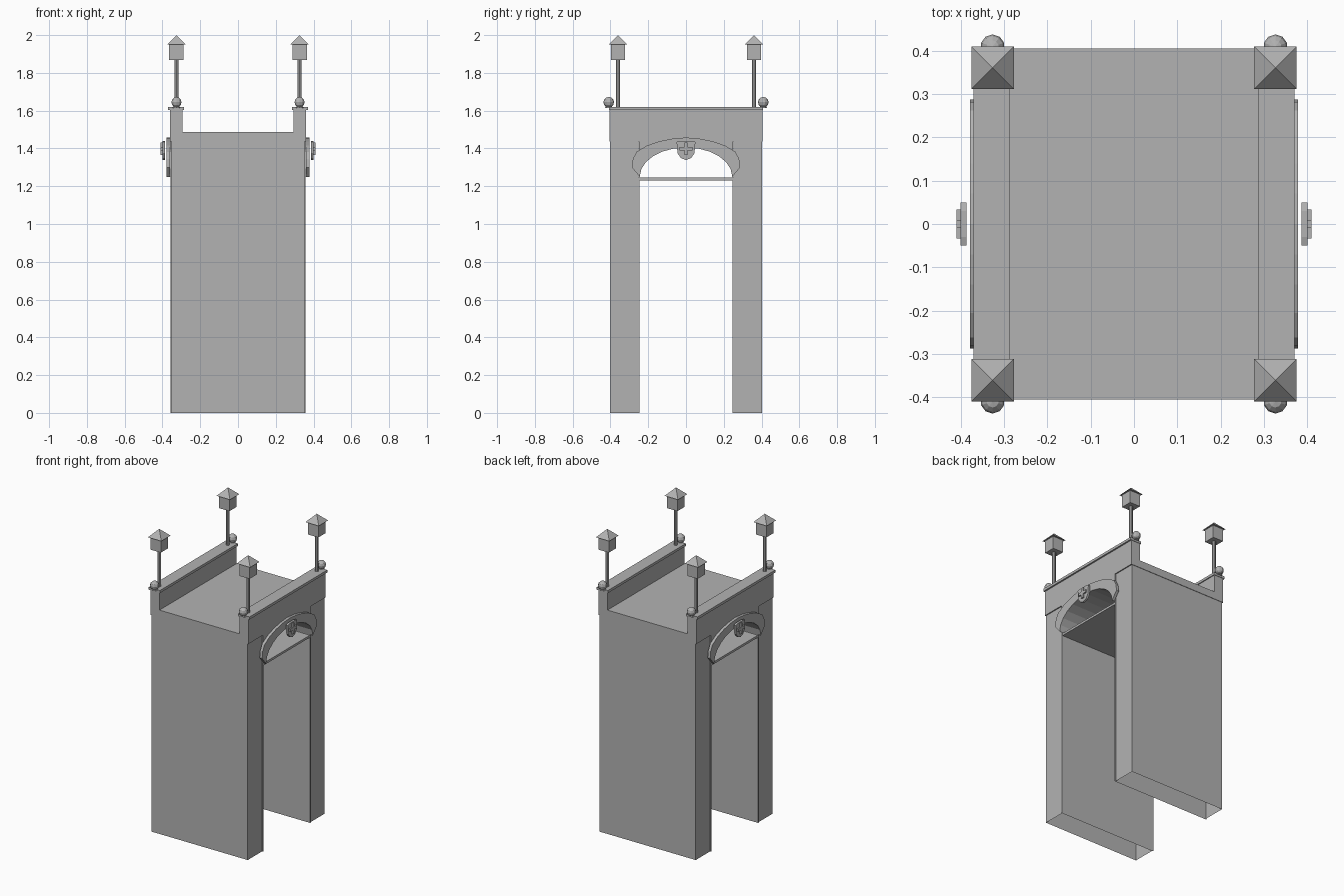
import bpy, bmesh, math
from mathutils import Matrix

if "Cube" in bpy.data.objects:
    bpy.data.objects.remove(bpy.data.objects["Cube"])

stone = bpy.data.materials.new("stone_grey")
stone.diffuse_color = (0.45, 0.45, 0.45, 1)
stone.use_nodes = True
stone.node_tree.nodes["Principled BSDF"].inputs["Base Color"].default_value = stone.diffuse_color


def finish(name, bm):
    bmesh.ops.recalc_face_normals(bm, faces=bm.faces)
    me = bpy.data.meshes.new(name)
    bm.to_mesh(me)
    bm.free()
    me.materials.append(stone)
    ob = bpy.data.objects.new(name, me)
    bpy.context.collection.objects.link(ob)
    return ob


def box(name, x, y, z, open_ends=()):
    """Box from (min, max) ranges; open_ends drops the faces facing up (1) or down (-1)."""
    bm = bmesh.new()
    bmesh.ops.create_cube(bm, size=1)
    for v in bm.verts:
        v.co = [r[0] if c < 0 else r[1] for c, r in zip(v.co, (x, y, z))]
    bm.normal_update()
    drop = [f for f in bm.faces if round(f.normal.z) in open_ends and abs(f.normal.z) > .5]
    bmesh.ops.delete(bm, geom=drop, context='FACES')
    return finish(name, bm)


def prism(name, pts, x0, x1):
    """Extrude a (y, z) outline along x."""
    bm = bmesh.new()
    f = bm.faces.new([bm.verts.new((x0, y, z)) for y, z in pts])
    ext = bmesh.ops.extrude_face_region(bm, geom=[f])
    for v in ext['geom']:
        if isinstance(v, bmesh.types.BMVert):
            v.co.x = x1
    return finish(name, bm)


def cone(name, loc, r1, r2, depth, sides, turn=0):
    """Upright cone or cylinder standing on loc."""
    bm = bmesh.new()
    m = Matrix.Translation((loc[0], loc[1], loc[2] + depth / 2)) @ Matrix.Rotation(turn, 4, 'Z')
    bmesh.ops.create_cone(bm, cap_ends=True, segments=sides, radius1=r1, radius2=r2,
                          depth=depth, matrix=m)
    return finish(name, bm)


def mirrored(half):
    """Right half outline (ending on y = 0) completed to the left."""
    return half + [(-y, z) for y, z in reversed(half[:-1])]


# half outlines of the arch opening and of the moulding around it
inner = [(0.245 * math.cos(a), 1.25 + 0.155 * math.sin(a))
         for a in (math.radians(15 * i) for i in range(6))] + [(0, 1.405)]
outer = [(0.287, 1.30), (0.281, 1.345), (0.262, 1.382), (0.205, 1.416),
         (0.14, 1.438), (0.07, 1.452), (0, 1.458)]

# vaulted block above the passage
prism("vault_block",
      [(-0.25, 1.25), (-0.25, 1.437), (-0.405, 1.437), (-0.405, 1.487),
       (0.405, 1.487), (0.405, 1.437), (0.25, 1.437), (0.25, 1.25)] + mirrored(inner),
      -0.36, 0.36)

# plate across the springing of the vault
box("vault_plate", (-0.355, 0.355), (-0.25, 0.25), (1.23, 1.245))

for s in (-1, 1):
    def span(a, b):
        return tuple(sorted((s * a, s * b)))

    # hollow wall piers with a thin lining towards the passage
    box("pier", (-0.353, 0.353), span(0.252, 0.402), (0, 1.437), (-1, 1))
    box("pier_lining", (-0.358, 0.358), span(0.246, 0.252), (0, 1.25), (-1, 1))

    # parapet and coping
    box("parapet", span(0.293, 0.36), (-0.405, 0.405), (1.487, 1.603), (-1,))
    box("coping", span(0.287, 0.37), (-0.408, 0.408), (1.603, 1.62))

    # arch moulding
    prism("arch_moulding", mirrored(outer) + mirrored(inner)[::-1], s * 0.36, s * 0.378)

    # shield with cross
    prism("shield", mirrored([(0, 1.338), (0.028, 1.35), (0.045, 1.375), (0.05, 1.435),
                              (0.03, 1.44), (0, 1.436)][::-1][1:] + [(0, 1.338)])[:-0 or None],
          s * 0.386, s * 0.40)
    w, a, c = 0.009, 0.034, 1.398
    prism("shield_cross",
          [(w, c + a), (w, c + w), (a, c + w), (a, c - w), (w, c - w), (w, c - a),
           (-w, c - a), (-w, c - w), (-a, c - w), (-a, c + w), (-w, c + w), (-w, c + a)],
          s * 0.40, s * 0.409)

    for t in (-1, 1):
        x, y = s * 0.326, t * 0.36
        # lantern on a post
        cone("lantern_post", (x, y, 1.62), 0.011, 0.011, 0.247, 8)
        box("lantern_body", (x - 0.038, x + 0.038), (y - 0.038, y + 0.038), (1.867, 1.952))
        cone("lantern_roof", (x, y, 1.95), 0.049 * math.sqrt(2), 0, 0.05, 4, math.pi / 4)

        # ball finial on a small neck
        cone("finial_neck", (x, t * 0.408, 1.615), 0.02, 0.014, 0.012, 8)
        bm = bmesh.new()
        bmesh.ops.create_uvsphere(bm, u_segments=10, v_segments=6, radius=0.028,
                                  matrix=Matrix.Translation((x, t * 0.409, 1.645)))
        finish("finial_ball", bm)
